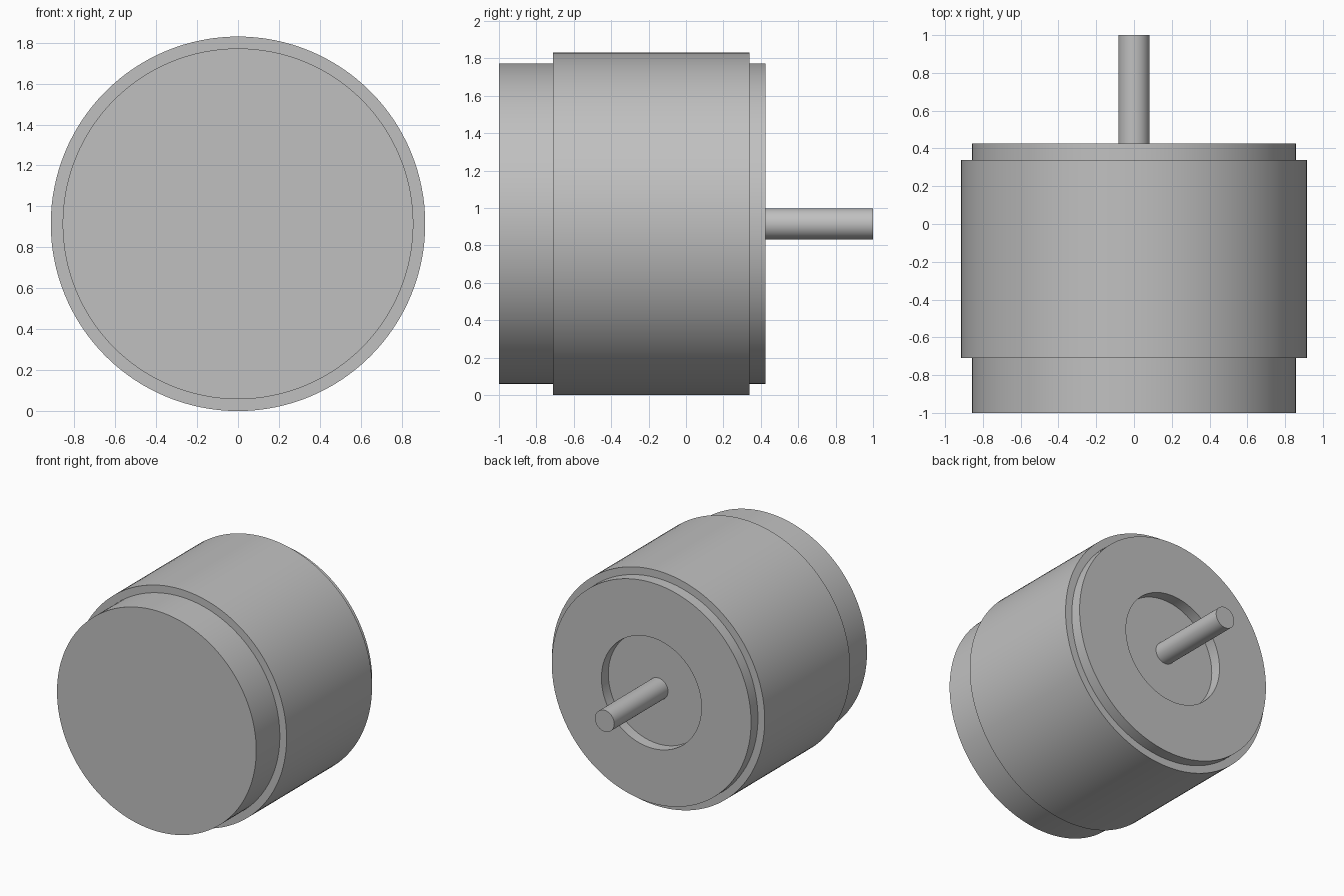
import bpy
import bmesh
from math import radians, pi
from mathutils import Matrix, Vector

cube = bpy.data.objects.get("Cube")
if cube:
    bpy.data.objects.remove(cube, do_unlink=True)

SEGMENTS = 128
AXIS_Z = 0.915

grey = bpy.data.materials.new("plain_grey")
grey.use_nodes = True
grey.diffuse_color = (0.53, 0.53, 0.53, 1)
grey.node_tree.nodes["Principled BSDF"].inputs["Base Color"].default_value = grey.diffuse_color


def lathe(name, profile):
    """Spin (radius, y) points around the horizontal y axis."""
    bm = bmesh.new()
    verts = [bm.verts.new((r, y, 0)) for r, y in profile]
    edges = [bm.edges.new(pair) for pair in zip(verts, verts[1:])]
    bmesh.ops.spin(bm, geom=verts + edges, cent=(0, 0, 0), axis=(0, 1, 0),
                   angle=2 * pi, steps=SEGMENTS, use_merge=True)
    bmesh.ops.remove_doubles(bm, verts=bm.verts, dist=0.0001)
    # Close both open ends with flat caps
    rims = [e for e in bm.edges if e.is_boundary]
    bmesh.ops.holes_fill(bm, edges=rims, sides=0)
    bmesh.ops.recalc_face_normals(bm, faces=bm.faces)
    mesh = bpy.data.meshes.new(name)
    bm.to_mesh(mesh)
    bm.free()
    mesh.materials.append(grey)
    obj = bpy.data.objects.new(name, mesh)
    obj.location.z = AXIS_Z
    bpy.context.collection.objects.link(obj)
    bpy.ops.object.select_all(action="DESELECT")
    obj.select_set(True)
    bpy.context.view_layer.objects.active = obj
    bpy.ops.object.shade_smooth_by_angle(angle=radians(30))
    return obj


# Stepped housing: front drum, wide sleeve, rear lip and round recess
front_y, sleeve_front, sleeve_back, rear_y = -1.0, -0.71, 0.34, 0.425
drum_r, sleeve_r, recess_r = 0.857, 0.915, 0.43
lathe("housing", [
    (drum_r, front_y), (drum_r, sleeve_front),
    (sleeve_r, sleeve_front), (sleeve_r, sleeve_back),
    (drum_r, sleeve_back), (drum_r, rear_y),
    (recess_r, rear_y), (recess_r, sleeve_back),
])

# Output shaft rising from the recess floor
lathe("shaft", [(0.083, sleeve_back - 0.02), (0.083, 1.0)])
